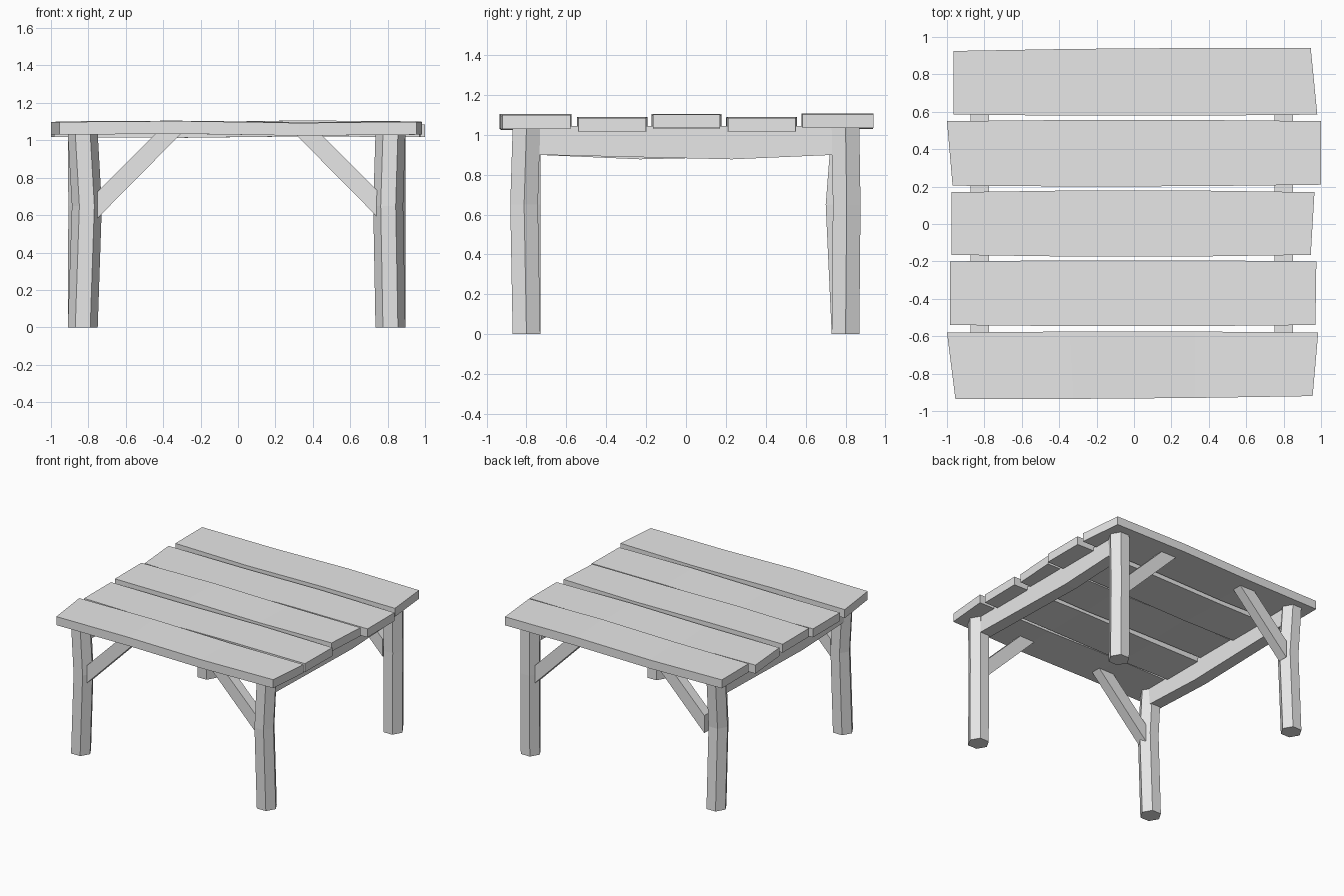
import bpy, bmesh, math
from mathutils import Vector

cube = bpy.data.objects.get("Cube")
if cube:
    bpy.data.objects.remove(cube, do_unlink=True)

wood = bpy.data.materials.new("grey_wood")
wood.use_nodes = True
GREY = (0.8, 0.8, 0.8, 1)
wood.diffuse_color = GREY
wood.node_tree.nodes["Principled BSDF"].inputs["Base Color"].default_value = GREY


def loft(name, rings):
    """Skin a closed solid through a list of equally sized rings."""
    bm = bmesh.new()
    loops = [[bm.verts.new(p) for p in ring] for ring in rings]
    n = len(loops[0])
    for a, b in zip(loops, loops[1:]):
        for i in range(n):
            j = (i + 1) % n
            bm.faces.new((a[i], a[j], b[j], b[i]))
    bm.faces.new(loops[0])
    bm.faces.new(loops[-1])
    bmesh.ops.recalc_face_normals(bm, faces=bm.faces)
    mesh = bpy.data.meshes.new(name)
    bm.to_mesh(mesh)
    bm.free()
    mesh.materials.append(wood)
    obj = bpy.data.objects.new(name, mesh)
    bpy.context.collection.objects.link(obj)
    return obj


def hexagon(x, y, z, r=0.08):
    return [(x + r * math.cos(k * math.pi / 3), y + r * math.sin(k * math.pi / 3), z)
            for k in range(6)]


def board(name, left, right, swell, mid_z, bow):
    """Tabletop plank: ends are (x back, y back, x front, y front)."""
    rings = []
    for t, grow, lift in ((0, 0, 0), (0.33, swell, bow), (0.67, swell, -bow), (1, 0, 0)):
        xb, yb, xf, yf = Vector(left).lerp(Vector(right), t)
        yb, yf, z = yb + grow, yf - grow, mid_z + lift
        rings.append([(xb, yb, z - 0.034), (xb, yb, z + 0.034),
                      (xf, yf, z + 0.034), (xf, yf, z - 0.034)])
    loft(name, rings)


# Tabletop planks, front to back
board("front_board", (-1, -0.58, -0.955, -0.935), (0.985, -0.58, 0.955, -0.92), 0.005, 1.064, 0.005)
board("front_middle_board", (-0.985, -0.2, -0.985, -0.54), (0.975, -0.2, 0.97, -0.54), 0.006, 1.051, -0.004)
board("middle_board", (-0.975, 0.17, -0.975, -0.165), (0.965, 0.17, 0.945, -0.165), 0.009, 1.067, 0.004)
board("back_middle_board", (-1, 0.55, -0.97, 0.205), (1, 0.55, 1, 0.21), 0.006, 1.051, -0.004)
board("back_board", (-0.965, 0.925, -0.965, 0.585), (0.945, 0.94, 0.98, 0.585), 0.006, 1.067, -0.005)

# Slightly crooked six-sided legs: position and bend at the knee
LEGS = {
    "front_right_leg": (-0.83, -0.80, 0.022, 0.0),
    "front_left_leg": (0.815, -0.80, -0.012, -0.012),
    "back_right_leg": (-0.83, 0.80, 0.003, -0.03),
    "back_left_leg": (0.815, 0.80, 0.0, 0.006),
}
for name, (x, y, dx, dy) in LEGS.items():
    loft(name, [hexagon(x, y, 0), hexagon(x + dx, y + dy, 0.65), hexagon(x, y, 1.035)])

# Cross beams under the planks, each sagging toward one end
for name, x, sag_y in (("right_beam", -0.825, -0.23), ("left_beam", 0.80, 0.23)):
    rings = []
    for y, low in ((-0.76, 0.90), (sag_y, 0.877), (0.76, 0.90)):
        rings.append([(x - 0.05, y, low), (x + 0.05, y, low),
                      (x + 0.05, y, 1.045), (x - 0.05, y, 1.045)])
    loft(name, rings)

# Diagonal braces from the legs up to the planks
BRACE = ((0.75, 0.585), (0.75, 0.725), (0.44, 1.035), (0.305, 1.035))
for side, sx in (("right", -1), ("left", 1)):
    for end, y in (("front", -0.80), ("back", 0.80)):
        loft(f"{end}_{side}_brace",
             [[(sx * x, y + d, z) for x, z in BRACE] for d in (-0.04, 0.04)])
